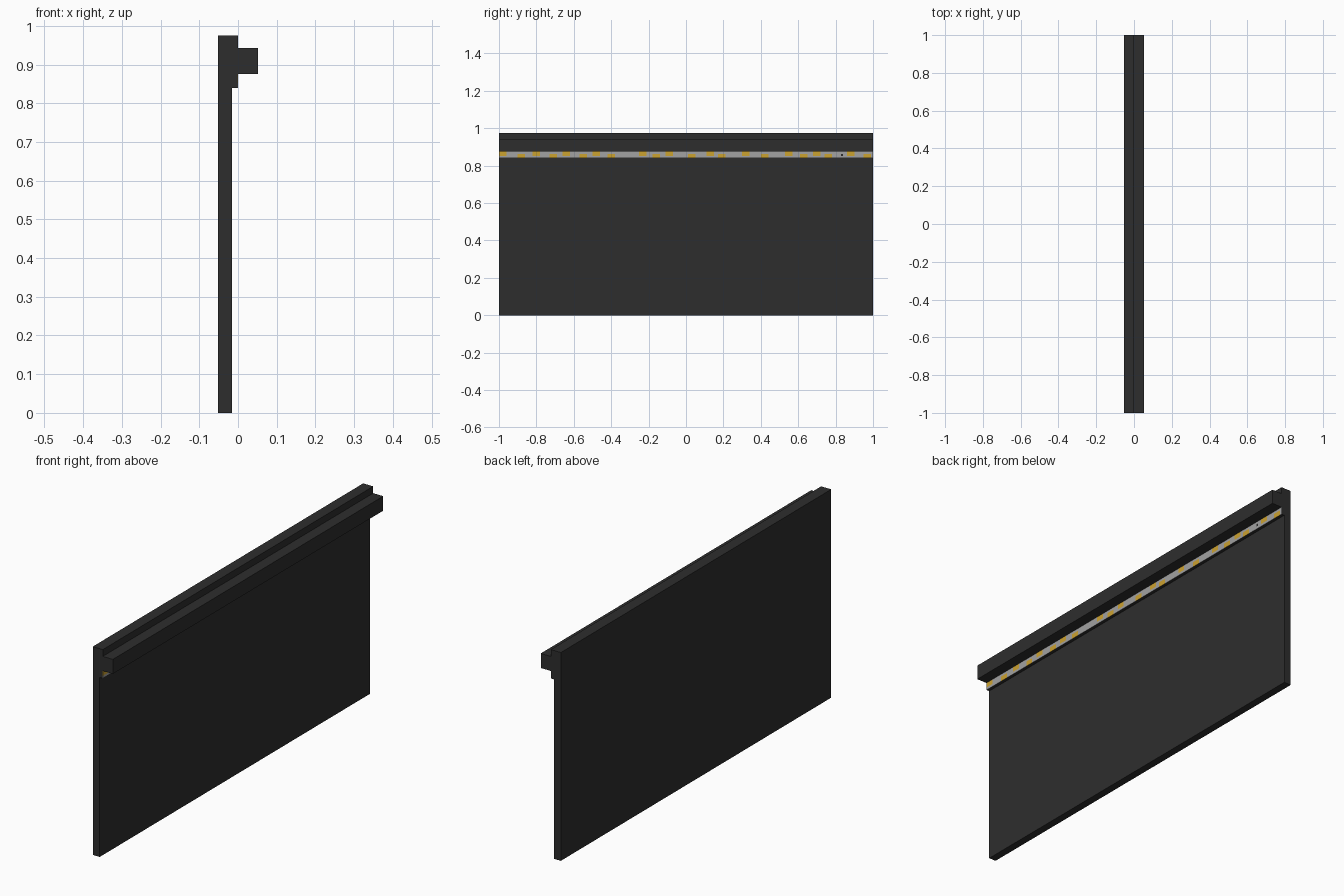
import bpy, bmesh

if "Cube" in bpy.data.objects:
    bpy.data.objects.remove(bpy.data.objects["Cube"])


def material(name, rgb):
    m = bpy.data.materials.new(name)
    m.diffuse_color = (*rgb, 1)
    m.use_nodes = True
    m.node_tree.nodes["Principled BSDF"].inputs["Base Color"].default_value = m.diffuse_color
    return m


dark = material("charcoal", (0.027, 0.027, 0.027))
grey = material("strip_grey", (0.36, 0.36, 0.36))
amber = material("amber", (0.60, 0.36, 0.03))


def finish(name, bm, mats):
    bmesh.ops.recalc_face_normals(bm, faces=bm.faces[:])
    me = bpy.data.meshes.new(name)
    bm.to_mesh(me)
    bm.free()
    for m in mats:
        me.materials.append(m)
    ob = bpy.data.objects.new(name, me)
    bpy.context.collection.objects.link(ob)
    return ob


def extrude_profile(name, points):
    """Extrude an x-z outline along the full length in y."""
    bm = bmesh.new()
    f = bm.faces.new([bm.verts.new((x, -1, z)) for x, z in points])
    r = bmesh.ops.extrude_face_region(bm, geom=[f])
    verts = [v for v in r["geom"] if isinstance(v, bmesh.types.BMVert)]
    bmesh.ops.translate(bm, verts=verts, vec=(0, 2, 0))
    return finish(name, bm, [dark])


BACK, FACE, LIP, RAIL = -0.052, -0.016, 0.0, 0.052
LOW, MID, HIGH, TOP = 0.84, 0.875, 0.943, 0.975

# Tall panel with thicker header and projecting rail in one section
extrude_profile("panel_with_rail", [
    (BACK, 0), (FACE, 0), (FACE, MID), (RAIL, MID), (RAIL, HIGH),
    (LIP, HIGH), (LIP, TOP), (BACK, TOP)])

# Strip body under the rail
extrude_profile("strip_body", [
    (FACE, LOW), (LIP - 0.001, LOW), (LIP - 0.001, MID), (FACE, MID)])

# Speckled strip face: fine grid, amber flecks alternate between top and bottom
flecks = [-0.98, -0.88, -0.8, -0.71, -0.64, -0.55, -0.48, -0.4, -0.23, -0.16,
          -0.09, 0.03, 0.13, 0.19, 0.32, 0.42, 0.55, 0.63, 0.7, 0.76, 0.88, 0.97]
COLS, ROWS = 200, 3
bm = bmesh.new()
grid = [[bm.verts.new((LIP, -1 + 2 * i / COLS, LOW + (MID - LOW) * j / ROWS))
         for j in range(ROWS + 1)] for i in range(COLS + 1)]
for i in range(COLS):
    y = -1 + 2 * (i + 0.5) / COLS
    for j in range(ROWS):
        f = bm.faces.new((grid[i][j], grid[i + 1][j], grid[i + 1][j + 1], grid[i][j + 1]))
        for k, c in enumerate(flecks):
            rows = (0, 1) if k % 2 else (1, 2)
            if abs(y - c) < 0.018 and j in rows:
                f.material_index = 1
        if abs(y - 0.835) < 0.008 and j == 1:
            f.material_index = 2
r = bmesh.ops.extrude_face_region(bm, geom=bm.faces[:])
back = [v for v in r["geom"] if isinstance(v, bmesh.types.BMVert)]
bmesh.ops.translate(bm, verts=back, vec=(-0.001, 0, 0))
finish("speckled_strip", bm, [grey, amber, dark])
